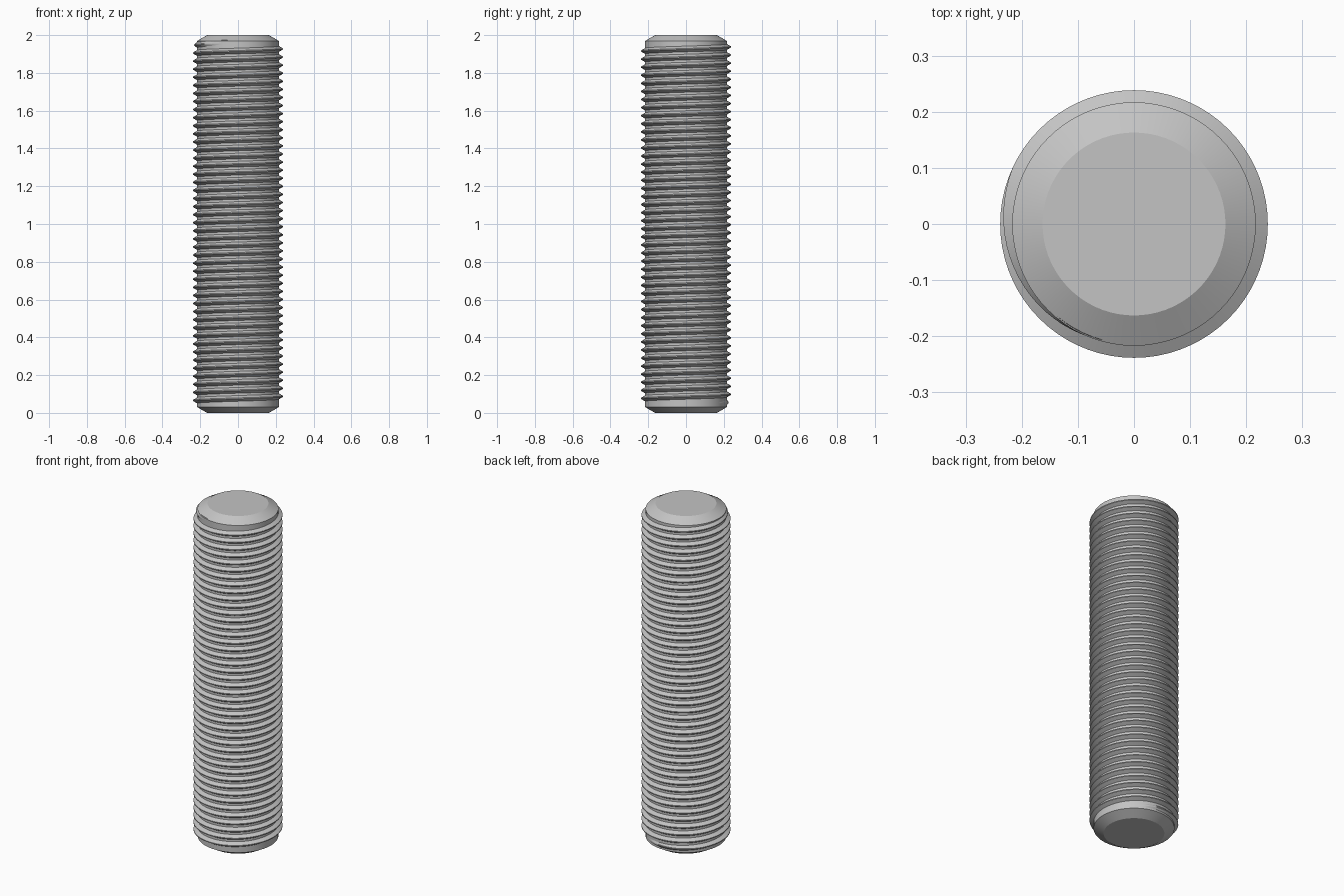
import bpy, bmesh, math

old = bpy.data.objects.get("Cube")
if old:
    bpy.data.objects.remove(old, do_unlink=True)

LENGTH, CORE_R, OUTER_R = 2.0, 0.217, 0.2385
TIP_R, CHAMFER = 0.163, 0.031
SEGMENTS = 72

steel = bpy.data.materials.new("plain steel grey")
steel.use_nodes = True
colour = (0.55, 0.55, 0.55, 1)
steel.diffuse_color = colour
steel.node_tree.nodes["Principled BSDF"].inputs["Base Color"].default_value = colour


def finish(bm, name):
    bmesh.ops.recalc_face_normals(bm, faces=bm.faces[:])
    mesh = bpy.data.meshes.new(name)
    bm.to_mesh(mesh)
    bm.free()
    mesh.materials.append(steel)
    obj = bpy.data.objects.new(name, mesh)
    bpy.context.collection.objects.link(obj)
    bpy.ops.object.select_all(action="DESELECT")
    obj.select_set(True)
    bpy.context.view_layer.objects.active = obj
    bpy.ops.object.shade_smooth_by_angle(angle=math.radians(20))
    return obj


def bridge(bm, a, b, closed):
    n = len(a)
    for i in range(n if closed else n - 1):
        j = (i + 1) % n
        bm.faces.new((a[i], a[j], b[j], b[i]))


# Core rod with a chamfer at both ends
bm = bmesh.new()
rings = []
for r, z in ((TIP_R, 0), (CORE_R, CHAMFER), (CORE_R, LENGTH - CHAMFER), (TIP_R, LENGTH)):
    turn = [2 * math.pi * i / SEGMENTS for i in range(SEGMENTS)]
    rings.append([bm.verts.new((r * math.cos(a), r * math.sin(a), z)) for a in turn])
for lower, upper in zip(rings, rings[1:]):
    bridge(bm, lower, upper, True)
bm.faces.new(rings[0][::-1])
bm.faces.new(rings[-1])
finish(bm, "rod_core")

# Right-hand helical thread, fading into the core at both ends
START, END = math.radians(45), math.radians(255 + 360 * 44)
Z_START, Z_END = 0.05, 1.957
FADE = math.radians(100)
SINK_R = CORE_R - 0.003
CREST_HALF = 0.0027
ROOT_HALF = CREST_HALF + (OUTER_R - SINK_R) * math.tan(math.radians(30))

bm = bmesh.new()
steps = round((END - START) / (2 * math.pi) * SEGMENTS)
previous = first = None
for s in range(steps + 1):
    t = s / steps
    angle = START + (END - START) * t
    z = Z_START + (Z_END - Z_START) * t
    rise = min(1, (angle - START) / FADE, (END - angle) / FADE)
    crest = SINK_R + 0.001 + (OUTER_R - SINK_R - 0.001) * rise
    section = [bm.verts.new((r * math.cos(angle), r * math.sin(angle), z + dz))
               for r, dz in ((SINK_R, -ROOT_HALF), (crest, -CREST_HALF),
                             (crest, CREST_HALF), (SINK_R, ROOT_HALF))]
    if previous:
        bridge(bm, previous, section, True)
    else:
        first = section
    previous = section
bm.faces.new(first)
bm.faces.new(previous)
finish(bm, "screw_thread")
